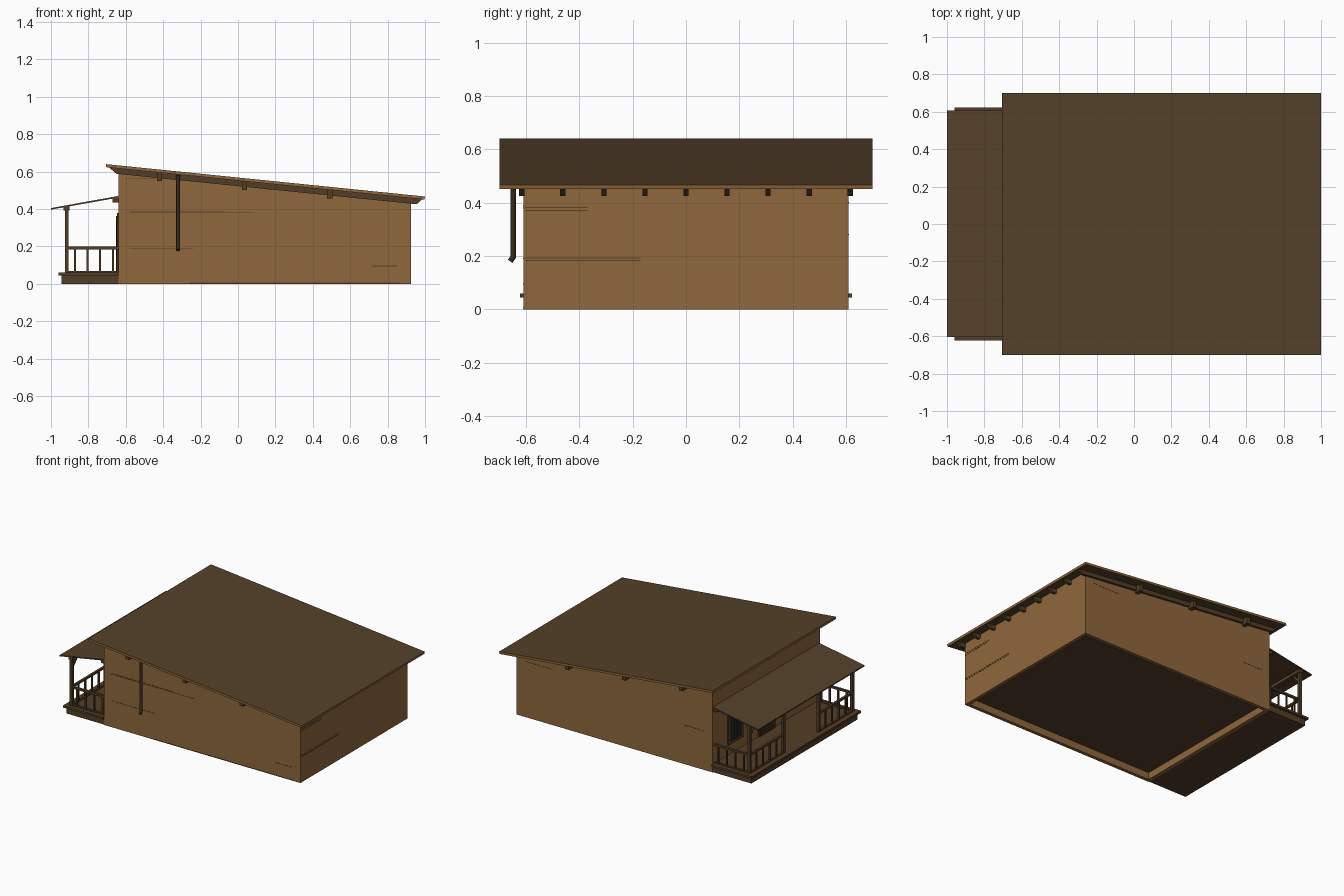
import bpy, bmesh, math
from mathutils import Vector

if "Cube" in bpy.data.objects:
    bpy.data.objects.remove(bpy.data.objects["Cube"])


def material(name, rgb):
    m = bpy.data.materials.new(name)
    m.diffuse_color = tuple((c / 255) ** 2.2 for c in rgb) + (1,)
    m.use_nodes = True
    m.node_tree.nodes["Principled BSDF"].inputs["Base Color"].default_value = m.diffuse_color
    return m


WALL = material("wall_wood", (141, 103, 62))
DARK = material("dark_roof_wood", (86, 67, 46))
TRIM = material("trim_wood", (84, 64, 43))
SEAM = material("plank_seam", (92, 67, 41))
PIPE = material("pipe_brown", (58, 45, 32))
GLASS = material("window_glass", (38, 38, 40))


def finish(name, bm, *mats):
    bmesh.ops.recalc_face_normals(bm, faces=bm.faces)
    me = bpy.data.meshes.new(name)
    bm.to_mesh(me)
    bm.free()
    for m in mats:
        me.materials.append(m)
    ob = bpy.data.objects.new(name, me)
    bpy.context.collection.objects.link(ob)
    return ob


def prism(pts, y0, y1):
    """Extrude an x/z profile along y."""
    bm = bmesh.new()
    f = bm.faces.new([bm.verts.new((x, y0, z)) for x, z in pts])
    r = bmesh.ops.extrude_face_region(bm, geom=[f])
    vs = [v for v in r["geom"] if isinstance(v, bmesh.types.BMVert)]
    bmesh.ops.translate(bm, verts=vs, vec=(0, y1 - y0, 0))
    bmesh.ops.recalc_face_normals(bm, faces=bm.faces)
    return bm


def box(name, x0, x1, y0, y1, z0, z1, mat):
    return finish(name, prism([(x0, z0), (x1, z0), (x1, z1), (x0, z1)], y0, y1), mat)


def tube(name, pts, r, mat):
    cu = bpy.data.curves.new(name, "CURVE")
    cu.dimensions = "3D"
    cu.bevel_depth = r
    cu.bevel_resolution = 2
    cu.use_fill_caps = True
    s = cu.splines.new("POLY")
    s.points.add(len(pts) - 1)
    for p, c in zip(s.points, pts):
        p.co = (*c, 1)
    cu.materials.append(mat)
    ob = bpy.data.objects.new(name, cu)
    bpy.context.collection.objects.link(ob)


def brace(name, a, b, w, mat):
    """Square bar between two points."""
    a, b = Vector(a), Vector(b)
    ob = box(name, -w / 2, w / 2, -w / 2, w / 2, 0, (b - a).length, mat)
    ob.location = a
    ob.rotation_euler = (b - a).to_track_quat("Z", "Y").to_euler()


def roof_z(x):
    return 0.64 - 0.1015 * (x + 0.705)


# House body: sloped box with a floor recessed from below
T = 0.016
bm = prism([(-0.64, 0), (0.925, 0), (0.925, roof_z(0.925) - T), (-0.64, roof_z(-0.64) - T)], -0.61, 0.61)
bottom = next(f for f in bm.faces if f.normal.z < -0.9)
bmesh.ops.inset_region(bm, faces=[bottom], thickness=0.035)
r = bmesh.ops.extrude_face_region(bm, geom=[bottom])
top = [g for g in r["geom"] if isinstance(g, bmesh.types.BMFace)]
bmesh.ops.translate(bm, verts=list(top[0].verts), vec=(0, 0, 0.05))
top[0].material_index = 1
if bottom.is_valid:
    bmesh.ops.delete(bm, geom=[bottom], context="FACES_ONLY")
finish("house_walls", bm, WALL, DARK)

# Main roof: dark faces, pale edges
bm = prism([(-0.705, 0.64), (1.0, roof_z(1)), (0.997, roof_z(1) - T), (-0.707, 0.64 - T)], -0.7, 0.7)
for f in bm.faces:
    f.material_index = 1 if abs(f.normal.z) > 0.7 else 0
finish("main_roof", bm, WALL, DARK)

# Rafters with angled tails
for i in range(9):
    y = -0.616 + i * 0.154
    top = lambda x: roof_z(x) - T
    low = lambda x: roof_z(x) - T - 0.03
    finish("rafter", prism([(-0.69, top(-0.69)), (0.985, top(0.985)), (0.955, low(0.955)),
                            (-0.65, low(-0.65))], y - 0.01, y + 0.01), TRIM)

# Purlin ends under the side eaves
for x in (-0.42, 0.035, 0.49):
    for s in (-1, 1):
        ys = sorted((s * 0.6, s * 0.66))
        box("purlin_end", x - 0.014, x + 0.014, *ys, roof_z(x) - 0.062, roof_z(x) - T, TRIM)

# Porch base and deck
box("porch_base", -0.945, -0.64, -0.605, 0.605, 0, 0.045, TRIM)
box("porch_deck", -0.96, -0.64, -0.623, 0.623, 0.045, 0.06, TRIM)

# Porch roof, beam and wall ledger
finish("porch_roof", prism([(-1.0, 0.405), (-0.64, 0.47), (-0.64, 0.461), (-1.0, 0.397)], -0.605, 0.608), DARK)
box("porch_beam", -0.932, -0.9, -0.6, 0.6, 0.392, 0.414, TRIM)
box("wall_ledger", -0.672, -0.64, -0.6, 0.6, 0.436, 0.458, TRIM)

# Porch posts and braces
for y in (-0.585, -0.2, 0.2, 0.585):
    box("porch_post", -0.926, -0.906, y - 0.01, y + 0.01, 0.06, 0.395, TRIM)
    for s in (-1, 1):
        if abs(y + s * 0.06) < 0.6:
            brace("post_brace", (-0.916, y, 0.33), (-0.916, y + s * 0.06, 0.395), 0.014, TRIM)

# Railings on both ends and both front bays
for s in (-1, 1):
    y = s * 0.585
    ya, yb = sorted((s * 0.2, y))
    for z0, z1 in ((0.185, 0.199), (0.06, 0.069)):
        box("side_rail", -0.916, -0.64, y - 0.008, y + 0.008, z0, z1, TRIM)
        box("front_rail", -0.924, -0.908, ya, yb, z0, z1, TRIM)
    for x in (-0.872, -0.804, -0.737, -0.669):
        box("side_baluster", x - 0.005, x + 0.005, y - 0.005, y + 0.005, 0.065, 0.19, TRIM)
    for k in range(1, 5):
        yy = ya + (yb - ya) * k / 5
        box("front_baluster", -0.921, -0.911, yy - 0.005, yy + 0.005, 0.065, 0.19, TRIM)

# Windows and door on the porch wall
for s in (-1, 1):
    y = s * 0.355
    box("window_frame", -0.648, -0.64, y - 0.085, y + 0.085, 0.13, 0.36, TRIM)
    for k in (-1, 1):
        yc = y + k * 0.036
        box("window_pane", -0.65, -0.645, yc - 0.03, yc + 0.03, 0.15, 0.34, GLASS)
box("door_frame", -0.648, -0.64, -0.095, 0.095, 0.06, 0.38, TRIM)
box("door_panel", -0.651, -0.645, -0.078, 0.078, 0.06, 0.363, PIPE)

# Drain pipe with kicked foot
tube("drain_pipe", [(-0.32, -0.648, roof_z(-0.32) - 0.02), (-0.32, -0.648, 0.197), (-0.32, -0.66, 0.18)], 0.0105, PIPE)

# Thin plank seams: front and back walls
for s, x0, x1, z in ((-1, -0.58, -0.08, 0.388), (-1, -0.58, 0.08, 0.38), (-1, -0.58, -0.24, 0.19),
                     (-1, 0.72, 0.85, 0.095), (-1, -0.6, -0.44, 0.562), (-1, -0.26, 0.87, 0.004),
                     (1, 0.64, 0.85, 0.4), (1, -0.57, -0.42, 0.28)):
    ys = sorted((s * 0.609, s * 0.611))
    box("plank_seam", x0, x1, *ys, z - 0.002, z + 0.002, SEAM)
# Plank seams on the end wall
for y1, z in ((-0.37, 0.382), (-0.37, 0.37), (-0.17, 0.193), (-0.17, 0.183)):
    box("end_plank_seam", 0.924, 0.926, -0.605, y1, z - 0.002, z + 0.002, SEAM)
